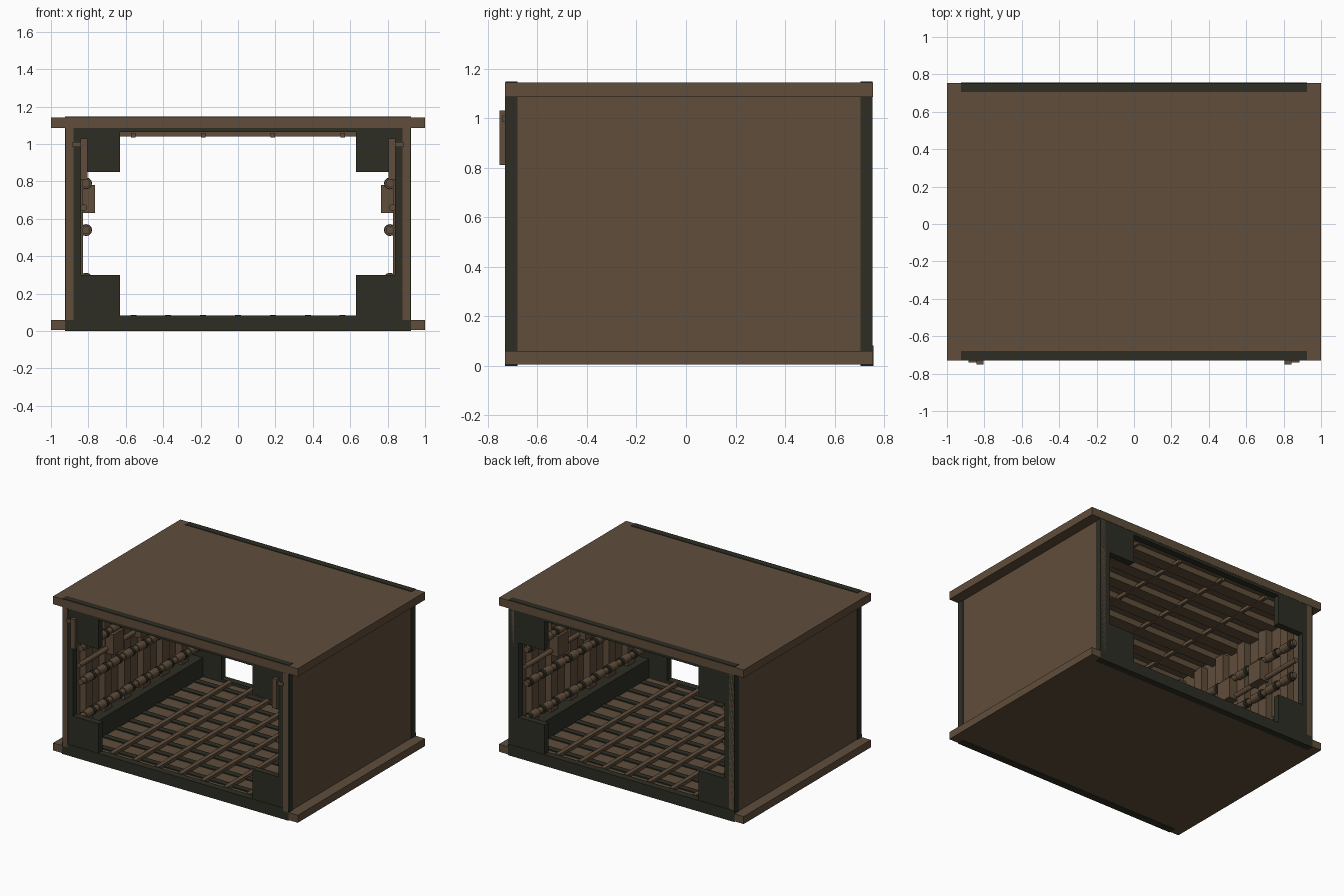
import bpy
import math

cube = bpy.data.objects.get("Cube")
if cube:
    bpy.data.objects.remove(cube, do_unlink=True)


def material(name, rgb):
    m = bpy.data.materials.new(name)
    m.use_nodes = True
    col = (*rgb, 1)
    m.diffuse_color = col
    m.node_tree.nodes["Principled BSDF"].inputs["Base Color"].default_value = col
    return m


BROWN = material("brown_metal", (0.115, 0.075, 0.043))
DARK = material("dark_green_metal", (0.027, 0.027, 0.018))


def box(name, x, y, z, mat=BROWN):
    """Box from its (min, max) range on each axis."""
    mid = [(a + b) / 2 for a, b in (x, y, z)]
    bpy.ops.mesh.primitive_cube_add(size=1, location=mid)
    o = bpy.context.object
    o.name = name
    o.scale = [abs(b - a) for a, b in (x, y, z)]
    bpy.ops.object.transform_apply(location=False, rotation=False, scale=True)
    o.data.materials.append(mat)
    return o


def pipe(name, x, z, r, y, mat=BROWN):
    """Cylinder lying along y."""
    bpy.ops.mesh.primitive_cylinder_add(
        vertices=12, radius=r, depth=y[1] - y[0],
        location=(x, (y[0] + y[1]) / 2, z), rotation=(math.pi / 2, 0, 0))
    o = bpy.context.object
    o.name = name
    o.data.materials.append(mat)
    bpy.ops.object.shade_smooth_by_angle(angle=math.radians(40))
    return o


def spread(a, b, n):
    return [a + (b - a) * i / (n - 1) for i in range(n)]


FRONT, BACK = -0.73, 0.755
INNER = (-0.68, 0.705)

# Shell: floor slab, roof slab and side walls
box("floor_slab", (-1, 1), (FRONT, BACK), (0.005, 0.06))
box("roof_slab", (-1, 1), (FRONT, BACK), (1.085, 1.143))
for s, side in ((1, "left"), (-1, "right")):
    box(side + "_wall", (s * 0.88, s * 0.92), (FRONT - 0.001, BACK - 0.002), (0.06, 1.085))

# Dark portal frame at each end, with square corner blocks
for end, outer, inner, d in (("front", FRONT, INNER[0], -1), ("back", BACK, INNER[1], 1)):
    proud, sunk = outer + d * 0.001, outer - d * 0.002
    box(end + "_frame_sill", (-0.925, 0.925), (proud, inner), (0, 0.082), DARK)
    box(end + "_frame_header", (-0.925, 0.925), (sunk, inner), (1.065, 1.147), DARK)
    for s, side in ((1, "left"), (-1, "right")):
        box(f"{end}_{side}_frame_post", (s * 0.84, s * 0.925), (sunk, inner), (0.06, 1.085), DARK)
        box(f"{end}_{side}_lower_block", (s * 0.63, s * 0.88), (sunk, inner), (0.08, 0.3), DARK)
        box(f"{end}_{side}_upper_block", (s * 0.63, s * 0.88), (sunk, inner), (0.85, 1.07), DARK)

# Floor grating: long rails over dark cross strips
for x in spread(-0.56, 0.56, 7):
    box("floor_rail", (x - 0.016, x + 0.016), INNER, (0.06, 0.085))
for y in spread(-0.6, 0.62, 9):
    box("floor_cross_strip", (-0.78, 0.78), (y - 0.022, y + 0.022), (0.06, 0.068), DARK)

# Ceiling: broad cross beams with thin rails
for y in spread(-0.58, 0.6, 7):
    box("ceiling_beam", (-0.88, 0.88), (y - 0.045, y + 0.045), (1.04, 1.085))
for x in spread(-0.56, 0.56, 4):
    box("ceiling_rail", (x - 0.012, x + 0.012), INNER, (1.036, 1.06))

for s, side in ((1, "left"), (-1, "right")):
    # Wall ribs and dark skirting
    box(side + "_skirting", (s * 0.78, s * 0.88), INNER, (0.06, 0.2), DARK)
    for y in spread(-0.55, 0.57, 6):
        box(side + "_wall_rib", (s * 0.83, s * 0.88), (y - 0.04, y + 0.04), (0.2, 1.05))

    # Pipe runs with collars
    for z in (0.28, 0.54, 0.79):
        pipe(side + "_pipe", s * 0.812, z, 0.022, INNER)
        for i, y in enumerate(spread(-0.6, 0.62, 9)):
            pipe(side + "_pipe_collar", s * 0.812, z, 0.03, (y - 0.04, y + 0.04))
            pipe(side + "_pipe_band", s * 0.812, z, 0.032, (y + 0.045, y + 0.065), DARK)
    pipe(side + "_cable", s * 0.825, 0.66, 0.018, INNER)

    # Junction boxes
    for y in (-0.3, 0.02, 0.34):
        box(side + "_junction_box", (s * 0.765, s * 0.84), (y - 0.06, y + 0.06), (0.63, 0.78))

    # Entrance handle and its bracket
    box(side + "_entrance_handle", (s * 0.805, s * 0.843), (-0.752, -0.728), (0.81, 1.03))
    box(side + "_handle_bracket", (s * 0.84, s * 0.885), (-0.74, -0.728), (0.985, 1.01))
